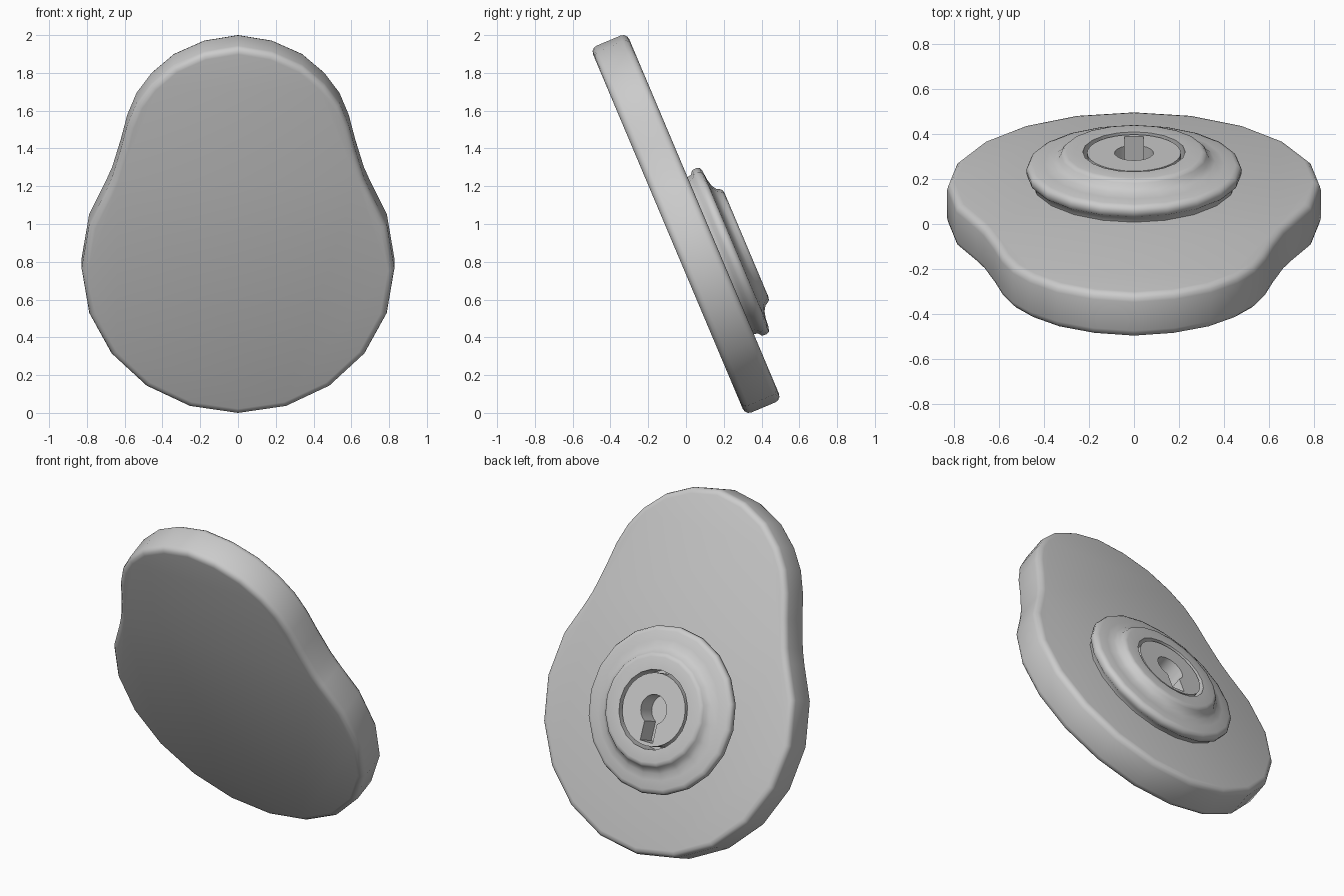
import bpy, bmesh, math
from mathutils import Matrix

if "Cube" in bpy.data.objects:
    bpy.data.objects.remove(bpy.data.objects["Cube"])

# tilted frame: local y runs up the plate, local z points out of its back
U, N = (-0.389, 0.921), (0.921, 0.389)
FRAME = Matrix(((-1, 0, 0, 0), (0, U[0], N[0], 0), (0, U[1], N[1], 1), (0, 0, 0, 1)))
CENTRE = -0.226   # local y of the lower lobe and lock boss


def finish(ob, bevel=0.0, offset=(0, 0, 0), angle=35):
    ob.data.transform(FRAME @ Matrix.Translation(offset))
    bpy.ops.object.select_all(action='DESELECT')
    ob.select_set(True)
    bpy.context.view_layer.objects.active = ob
    if bevel:
        m = ob.modifiers.new("bevel", 'BEVEL')
        m.width, m.segments = bevel, 3
        m.limit_method, m.angle_limit = 'ANGLE', math.radians(60)
        bpy.ops.object.modifier_apply(modifier=m.name)
    bpy.ops.object.shade_smooth_by_angle(angle=math.radians(angle))


def mesh_object(name, bm):
    bmesh.ops.recalc_face_normals(bm, faces=bm.faces)
    me = bpy.data.meshes.new(name)
    bm.to_mesh(me)
    bm.free()
    ob = bpy.data.objects.new(name, me)
    bpy.context.collection.objects.link(ob)
    return ob


# pear-shaped plate: round lower lobe, blended shoulder, narrower upper lobe
half = [(0.18, 1.022), (0.341, 0.945), (0.46, 0.836), (0.537, 0.725), (0.586, 0.6),
        (0.62, 0.46), (0.666, 0.30), (0.70, 0.217)]
for i in range(1, -5, -1):
    a = math.radians(18 * i)
    half.append((0.828 * math.cos(a), CENTRE + 0.828 * math.sin(a)))
outline = [(0, 1.054)] + half + [(0, CENTRE - 0.828)] + [(-x, y) for x, y in reversed(half)]
bm = bmesh.new()
base = bm.faces.new([bm.verts.new((x, y, -0.104)) for x, y in outline])
ext = bmesh.ops.extrude_face_region(bm, geom=[base])
bmesh.ops.translate(bm, vec=(0, 0, 0.208),
                    verts=[v for v in ext["geom"] if isinstance(v, bmesh.types.BMVert)])
finish(mesh_object("plate", bm), bevel=0.035)

# stepped boss with a recess for the lock core
profile = [(0.45, 0.09), (0.455, 0.125), (0.475, 0.14), (0.478, 0.165), (0.47, 0.182), (0.45, 0.19),
           (0.40, 0.194), (0.36, 0.204), (0.335, 0.22), (0.325, 0.238), (0.315, 0.248),
           (0.30, 0.252), (0.227, 0.252), (0.227, 0.13), (0, 0.13)]
bm = bmesh.new()
pts = [bm.verts.new((r, 0, z)) for r, z in profile]
edges = [bm.edges.new(p) for p in zip(pts, pts[1:])]
bmesh.ops.spin(bm, geom=pts + edges, cent=(0, 0, 0), axis=(0, 0, 1),
               angle=2 * math.pi, steps=20)
bmesh.ops.remove_doubles(bm, verts=bm.verts, dist=0.0005)
finish(mesh_object("lock_boss", bm), offset=(0, CENTRE, 0), angle=50)

# lock core: disc with a keyhole cut through it
R, W = 0.086, 0.042
a0 = math.asin(W / R)
keyhole = [(-W, -0.185), (W, -0.185)]
for i in range(21):
    a = -math.pi / 2 + a0 + (2 * math.pi - 2 * a0) * i / 20
    keyhole.append((R * math.cos(a), R * math.sin(a)))
disc = [(0.208 * math.cos(i * math.pi / 16), 0.208 * math.sin(i * math.pi / 16)) for i in range(32)]
cu = bpy.data.curves.new("lock_core", 'CURVE')
cu.dimensions, cu.fill_mode, cu.extrude = '2D', 'BOTH', 0.06
for loop in (disc, keyhole):
    sp = cu.splines.new('POLY')
    sp.points.add(len(loop) - 1)
    for p, (x, y) in zip(sp.points, loop):
        p.co = (x, y, 0, 1)
    sp.use_cyclic_u = True
core = bpy.data.objects.new("lock_core", cu)
bpy.context.collection.objects.link(core)
bpy.ops.object.select_all(action='DESELECT')
core.select_set(True)
bpy.context.view_layer.objects.active = core
bpy.ops.object.convert(target='MESH')
finish(bpy.context.view_layer.objects.active, offset=(0, CENTRE, 0.187))
